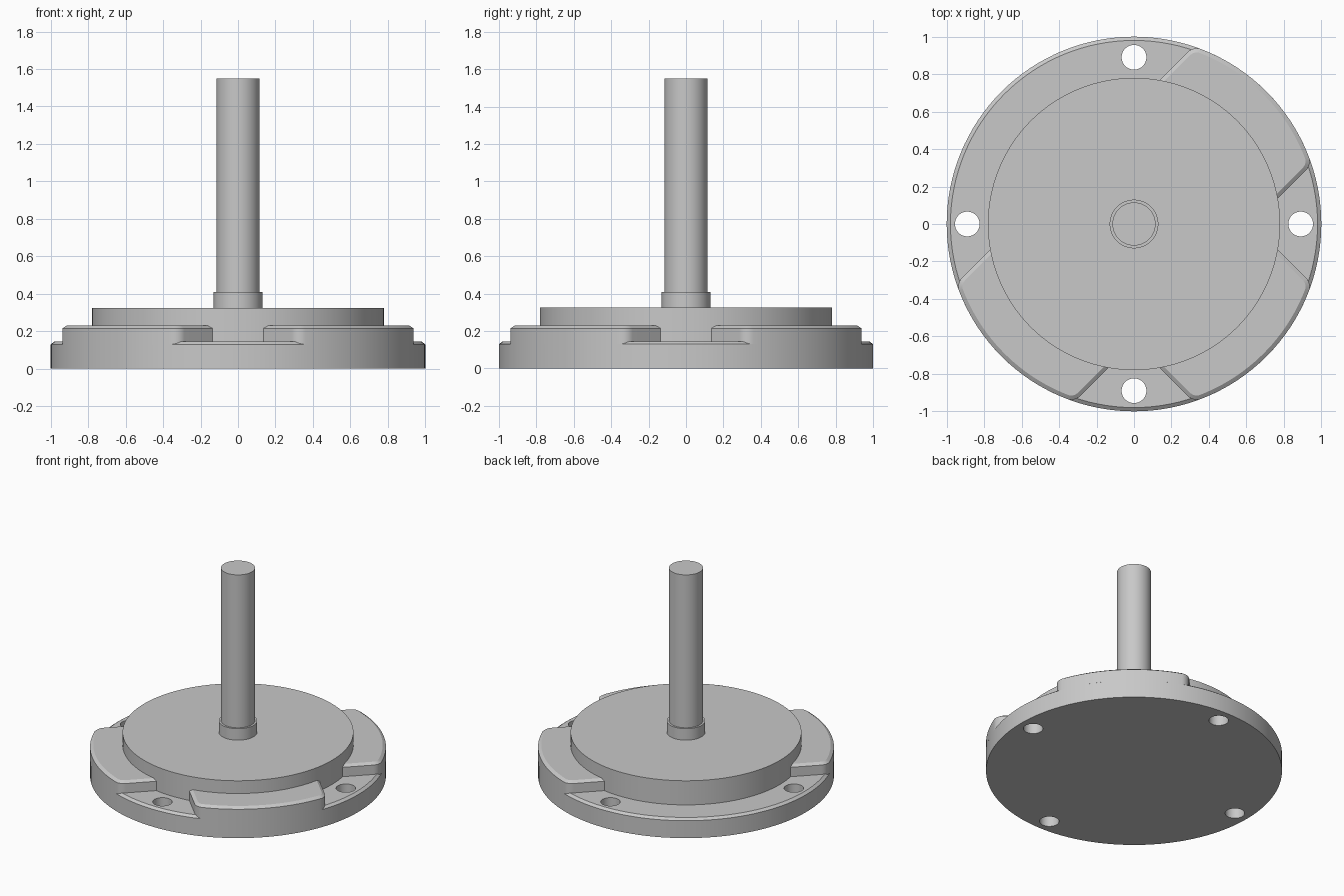
import bpy
import bmesh
from math import cos, sin, pi, sqrt, atan2, radians

cube = bpy.data.objects.get("Cube")
if cube:
    bpy.data.objects.remove(cube, do_unlink=True)

grey = bpy.data.materials.new("metal grey")
grey.use_nodes = True
colour = (0.58, 0.58, 0.58, 1)
grey.diffuse_color = colour
grey.node_tree.nodes["Principled BSDF"].inputs["Base Color"].default_value = colour


def arc(cx, cy, r, start, end, steps):
    angles = [start + (end - start) * i / steps for i in range(steps + 1)]
    return [(cx + r * cos(a), cy + r * sin(a)) for a in angles]


def circle(r, cx=0, cy=0, steps=128):
    return arc(cx, cy, r, 0, 2 * pi, steps)[:-1]


def loft(name, layers):
    """Solid through stacked (outline, height) layers, capped at both ends."""
    bm = bmesh.new()
    rings = [[bm.verts.new((x, y, z)) for x, y in outline] for outline, z in layers]
    for low, high in zip(rings, rings[1:]):
        for i in range(len(low)):
            bm.faces.new((low[i - 1], low[i], high[i], high[i - 1]))
    bm.faces.new(rings[0])
    bm.faces.new(rings[-1])
    bmesh.ops.recalc_face_normals(bm, faces=bm.faces)
    mesh = bpy.data.meshes.new(name)
    bm.to_mesh(mesh)
    bm.free()
    mesh.materials.append(grey)
    obj = bpy.data.objects.new(name, mesh)
    bpy.context.collection.objects.link(obj)
    return obj


def activate(obj):
    bpy.ops.object.select_all(action='DESELECT')
    obj.select_set(True)
    bpy.context.view_layer.objects.active = obj


def pad_outline(inset):
    """Straight-sided strip ending in the rim arc, with rounded outer corners."""
    half, rim, fillet = 0.447 - inset, 1 - inset, 0.07 - inset
    v = half - fillet
    u = sqrt((rim - fillet) ** 2 - v ** 2)
    a = atan2(v, u)
    return ([(0.5, -half)]
            + arc(u, -v, fillet, -pi / 2, -a, 8)
            + arc(0, 0, rim, -a, a, 24)[1:-1]
            + arc(u, v, fillet, a, pi / 2, 8)
            + [(0.5, half)])


# Chamfered base flange with four through holes
flange = loft("base_flange", [(circle(1), 0), (circle(1), 0.13), (circle(0.98), 0.145)])
activate(flange)
for i in range(4):
    hx, hy = 0.89 * cos(i * pi / 2), 0.89 * sin(i * pi / 2)
    hole = circle(0.066, hx, hy, 48)
    cutter = loft("hole_cutter", [(hole, -0.1), (hole, 0.3)])
    cutter.hide_render = True
    mod = flange.modifiers.new("hole", 'BOOLEAN')
    mod.operation = 'DIFFERENCE'
    mod.solver = 'EXACT'
    mod.object = cutter
    bpy.ops.object.modifier_apply(modifier=mod.name)
    bpy.data.objects.remove(cutter, do_unlink=True)

parts = [flange]

# Raised pads on three of the four diagonals
pads = (("front_right_pad", 225), ("front_left_pad", 315), ("back_left_pad", 45))
for name, degrees in pads:
    pad = loft(name, [(pad_outline(0), 0.13), (pad_outline(0), 0.215),
                      (pad_outline(0.022), 0.23)])
    pad.rotation_euler.z = radians(degrees)
    parts.append(pad)

# Central disc, collar and shaft
for name, r, low, high in (("centre_disc", 0.78, 0.1, 0.325),
                           ("shaft_collar", 0.13, 0.3, 0.41),
                           ("shaft", 0.115, 0.3, 1.55)):
    parts.append(loft(name, [(circle(r), low), (circle(r), high)]))

for part in parts:
    activate(part)
    bpy.ops.object.shade_smooth_by_angle(angle=radians(30))
